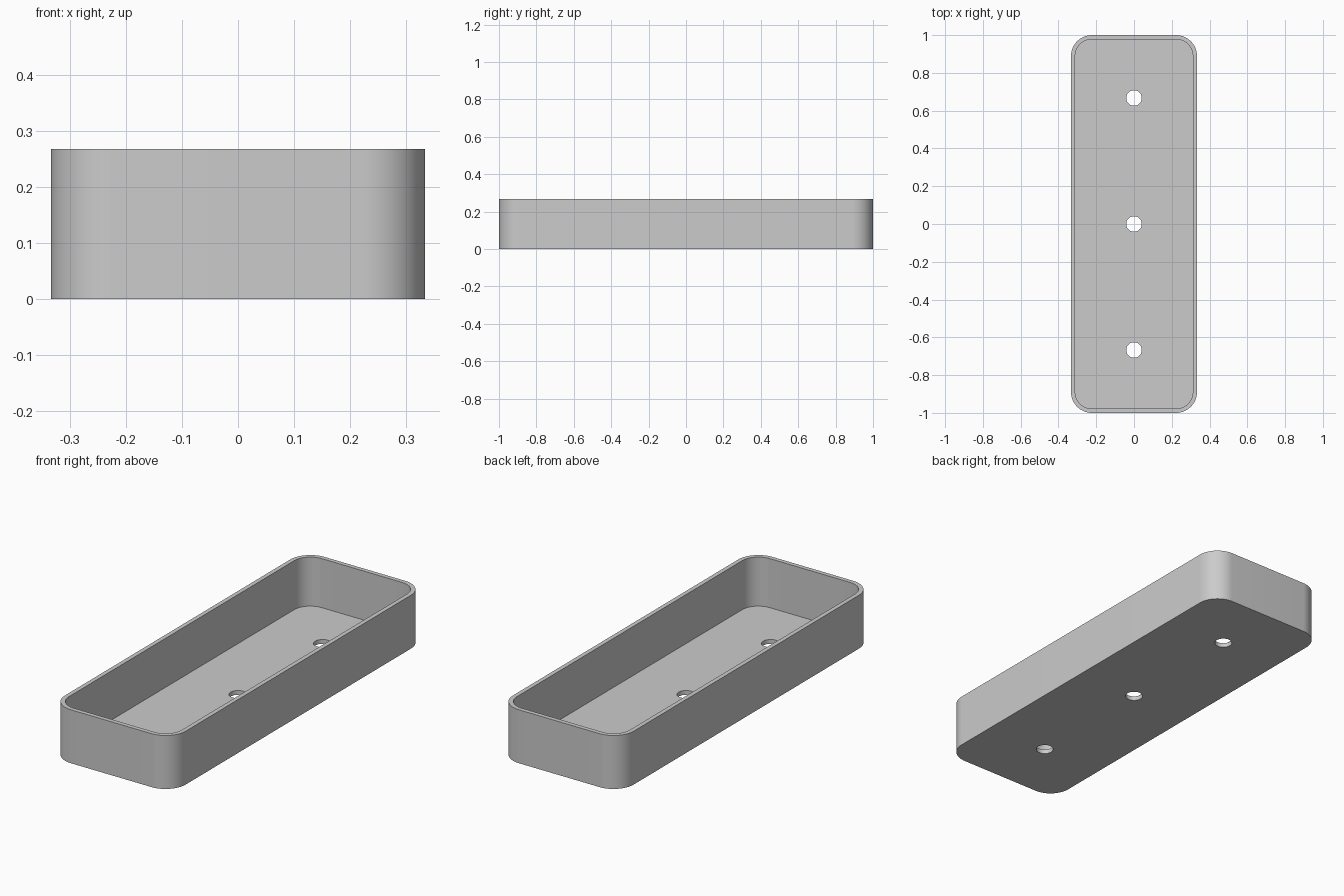
import bpy
import bmesh
from math import cos, sin, pi, radians

WIDTH, LENGTH, HEIGHT = 0.667, 2.0, 0.267
WALL, RADIUS, HOLE_RADIUS, HOLE_SPACING = 0.022, 0.111, 0.041, 0.667
CORNER_STEPS = 16

cube = bpy.data.objects.get("Cube")
if cube:
    bpy.data.objects.remove(cube, do_unlink=True)


def material(name, value):
    mat = bpy.data.materials.new(name)
    mat.use_nodes = True
    colour = (value, value, value, 1)
    mat.diffuse_color = colour
    mat.node_tree.nodes["Principled BSDF"].inputs["Base Color"].default_value = colour
    return mat


def rounded_outline(inset):
    """Counter-clockwise rounded rectangle, moved inwards by inset."""
    r = RADIUS - inset
    cx, cy = WIDTH / 2 - RADIUS, LENGTH / 2 - RADIUS
    points = []
    for quarter, (sx, sy) in enumerate([(1, 1), (-1, 1), (-1, -1), (1, -1)]):
        for i in range(CORNER_STEPS + 1):
            a = (quarter + i / CORNER_STEPS) * pi / 2
            points.append((sx * cx + r * cos(a), sy * cy + r * sin(a)))
    return points


def circle_outline(y, sides=48):
    return [(HOLE_RADIUS * cos(2 * pi * i / sides),
             y + HOLE_RADIUS * sin(2 * pi * i / sides)) for i in range(sides)]


def prism(name, outline, bottom, top):
    bm = bmesh.new()
    base = bm.faces.new([bm.verts.new((x, y, bottom)) for x, y in outline])
    extruded = bmesh.ops.extrude_face_region(bm, geom=[base], use_keep_orig=True)
    verts = [v for v in extruded["geom"] if isinstance(v, bmesh.types.BMVert)]
    bmesh.ops.translate(bm, verts=verts, vec=(0, 0, top - bottom))
    bmesh.ops.recalc_face_normals(bm, faces=bm.faces)
    mesh = bpy.data.meshes.new(name)
    bm.to_mesh(mesh)
    bm.free()
    obj = bpy.data.objects.new(name, mesh)
    bpy.context.collection.objects.link(obj)
    return obj


# Tray body
tray = prism("tray", rounded_outline(0), 0, HEIGHT)
tray.data.materials.append(material("plain grey", 0.6))

# Cavity and three floor holes
cutters = [prism("cavity_cutter", rounded_outline(WALL), WALL, HEIGHT + 0.1)]
for i in (-1, 0, 1):
    cutters.append(prism("hole_cutter", circle_outline(i * HOLE_SPACING), -0.1, 0.1))

bpy.ops.object.select_all(action="DESELECT")
bpy.context.view_layer.objects.active = tray
tray.select_set(True)
for cutter in cutters:
    mod = tray.modifiers.new("cut", "BOOLEAN")
    mod.operation, mod.solver, mod.object = "DIFFERENCE", "EXACT", cutter
    bpy.ops.object.modifier_apply(modifier=mod.name)
    bpy.data.objects.remove(cutter, do_unlink=True)

bpy.ops.object.shade_smooth_by_angle(angle=radians(30))
